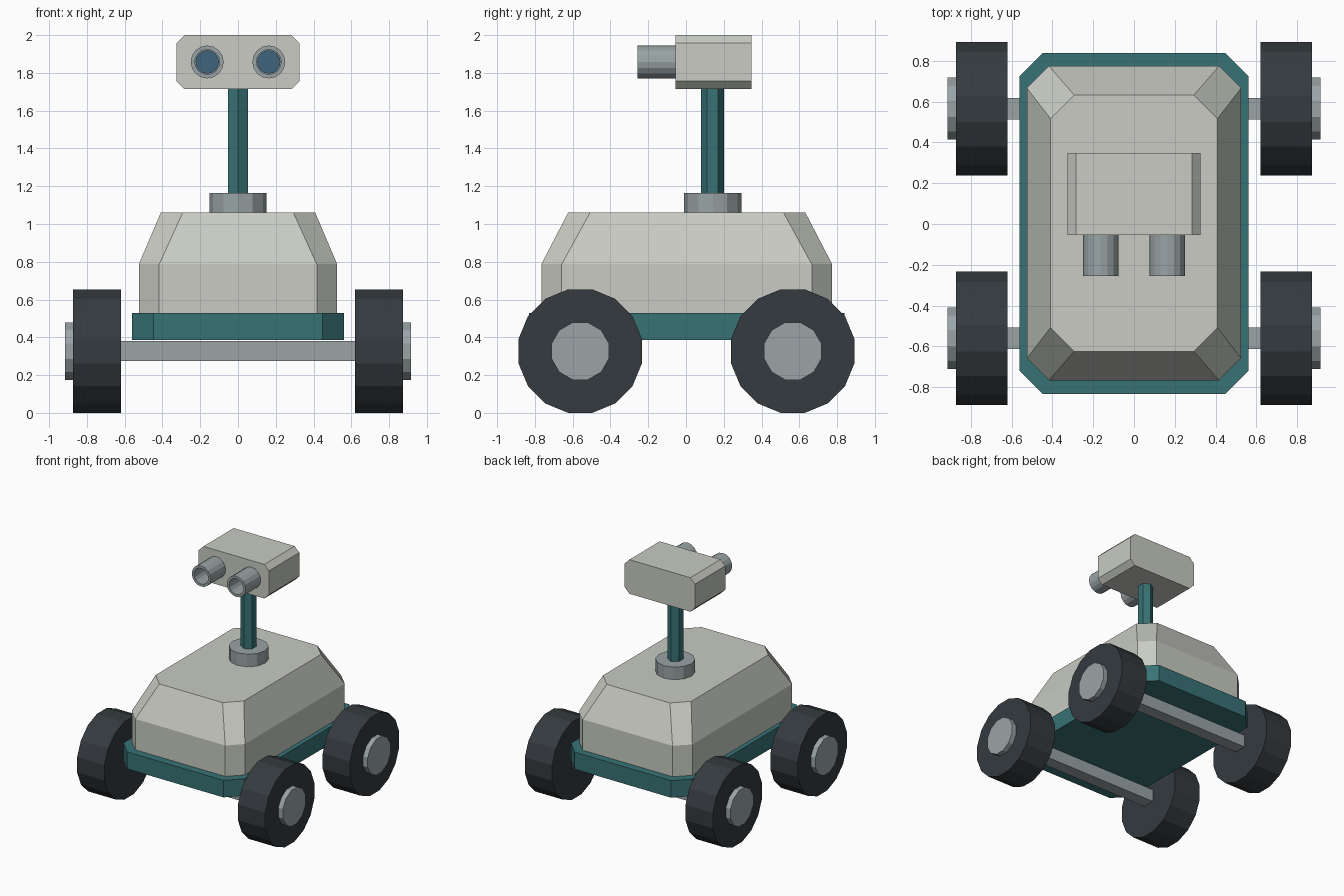
import bpy, bmesh
from math import sin, cos, pi

if "Cube" in bpy.data.objects:
    bpy.data.objects.remove(bpy.data.objects["Cube"])


def material(name, rgb):
    m = bpy.data.materials.new(name)
    m.diffuse_color = (*rgb, 1)
    m.use_nodes = True
    m.node_tree.nodes["Principled BSDF"].inputs["Base Color"].default_value = m.diffuse_color
    return m


SHELL = material("shell", (0.58, 0.60, 0.54))
TEAL = material("teal", (0.04, 0.17, 0.18))
RUBBER = material("rubber", (0.035, 0.043, 0.05))
METAL = material("metal", (0.32, 0.37, 0.38))
GLASS = material("glass", (0.05, 0.13, 0.20))


def loft(name, rings, mat):
    """Skin a list of equal-length point rings and cap both ends."""
    bm = bmesh.new()
    loops = [[bm.verts.new(p) for p in ring] for ring in rings]
    n = len(loops[0])
    for a, b in zip(loops, loops[1:]):
        for i in range(n):
            j = (i + 1) % n
            bm.faces.new((a[i], a[j], b[j], b[i]))
    bm.faces.new(loops[0])
    bm.faces.new(loops[-1])
    bmesh.ops.recalc_face_normals(bm, faces=bm.faces)
    me = bpy.data.meshes.new(name)
    bm.to_mesh(me)
    bm.free()
    me.materials.append(mat)
    ob = bpy.data.objects.new(name, me)
    bpy.context.collection.objects.link(ob)
    return ob


def turned(name, axis, centre, profile, sides, mat, flat=False):
    """Low-poly turned part: profile is (position along axis, radius) pairs."""
    rings = []
    for t, r in profile:
        ring = []
        for i in range(sides):
            a = 2 * pi * (i + (0.5 if flat else 0)) / sides
            u, v = r * sin(a), r * cos(a)
            p = {"x": (t, v, u), "y": (u, t, v), "z": (u, v, t)}[axis]
            ring.append([c + d for c, d in zip(centre, p)])
        rings.append(ring)
    return loft(name, rings, mat)


def octagon(hx, hy, c):
    """Rectangle with chamfered corners."""
    return [(hx, hy - c), (hx - c, hy), (c - hx, hy), (-hx, hy - c),
            (-hx, c - hy), (c - hx, -hy), (hx - c, -hy), (hx, c - hy)]


def slab(name, levels, y0, mat):
    """Vertical stack of chamfered rectangles: (z, half x, half y, chamfer)."""
    return loft(name, [[(x, y + y0, z) for x, y in octagon(hx, hy, c)]
                       for z, hx, hy, c in levels], mat)


# Chassis plate and body shell
slab("chassis", [(0.385, 0.562, 0.835, 0.115), (0.528, 0.562, 0.835, 0.115)], 0.003, TEAL)
slab("body", [(0.528, 0.525, 0.77, 0.108), (0.787, 0.525, 0.77, 0.108),
              (1.06, 0.409, 0.628, 0.116)], 0.004, SHELL)

# Axles, wheels and hubs
ZW = 0.327
for end, y in (("front", -0.56), ("rear", 0.565)):
    loft(end + "_axle", [[(x, y + a, ZW + b) for a, b in
                          ((-.053, -.053), (.053, -.053), (.053, .053), (-.053, .053))]
                         for x in (-0.64, 0.64)], METAL)
    for side, s in (("left", -1), ("right", 1)):
        tag = f"{end}_{side}_"
        turned(tag + "wheel", "x", (0, y, ZW), [(s * 0.62, 0.333), (s * 0.873, 0.333)],
               16, RUBBER, True)
        turned(tag + "hub", "x", (0, y, ZW), [(s * 0.86, 0.157), (s * 0.915, 0.157)],
               12, METAL, True)

# Neck collar and mast
turned("neck_collar", "z", (0, 0.142, 0), [(1.06, 0.152), (1.165, 0.152)], 12, METAL)
turned("mast", "z", (0, 0.14, 0), [(1.165, 0.06), (1.715, 0.06)], 6, TEAL)

# Camera head, chamfered along its length
loft("head", [[(x, y, z + 1.857) for x, z in octagon(0.326, 0.143, 0.043)]
              for y in (-0.055, 0.347)], SHELL)

# Hollow eye tubes with recessed lenses
for side, s in (("left", -1), ("right", 1)):
    c = (s * 0.163, 0, 1.858)
    turned(side + "_eye_tube", "y", c, [(-0.055, 0.087), (-0.256, 0.087),
                                        (-0.256, 0.066), (-0.1, 0.066)], 16, METAL)
    turned(side + "_lens", "y", c, [(-0.1, 0.062), (-0.112, 0.062)], 16, GLASS)
